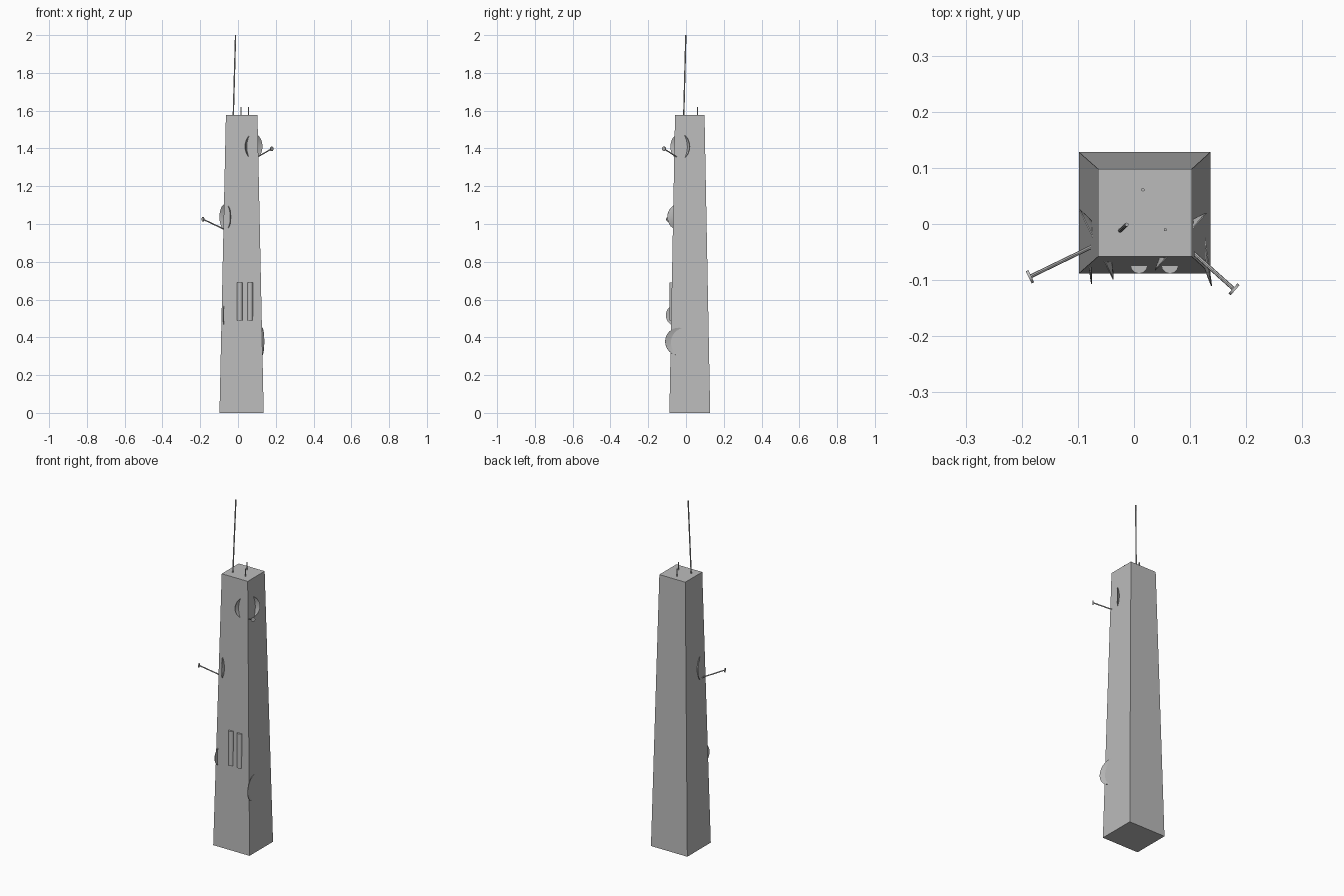
import bpy, bmesh, math
from mathutils import Vector

cube = bpy.data.objects.get("Cube")
if cube:
    bpy.data.objects.remove(cube, do_unlink=True)

grey = bpy.data.materials.new("concrete grey")
grey.use_nodes = True
grey.diffuse_color = (0.5, 0.5, 0.5, 1)
grey.node_tree.nodes["Principled BSDF"].inputs["Base Color"].default_value = (0.5, 0.5, 0.5, 1)


def add_object(name, bm, smooth=False):
    bmesh.ops.recalc_face_normals(bm, faces=bm.faces)
    mesh = bpy.data.meshes.new(name)
    bm.to_mesh(mesh)
    bm.free()
    mesh.materials.append(grey)
    obj = bpy.data.objects.new(name, mesh)
    bpy.context.collection.objects.link(obj)
    if smooth:
        bpy.ops.object.select_all(action='DESELECT')
        obj.select_set(True)
        bpy.context.view_layer.objects.active = obj
        bpy.ops.object.shade_smooth_by_angle(angle=math.radians(35))
    return obj


def rod(name, start, end, radius, sides=8, smooth=True):
    """Cylinder between two points."""
    start, end = Vector(start), Vector(end)
    bm = bmesh.new()
    bmesh.ops.create_cone(bm, cap_ends=True, segments=sides, radius1=radius,
                          radius2=radius, depth=(end - start).length)
    obj = add_object(name, bm, smooth)
    obj.location = (start + end) / 2
    obj.rotation_euler = (end - start).to_track_quat('Z', 'Y').to_euler()
    return obj


def bowl(name, centre, facing, radius, depth, thickness=0.002, rings=5, sides=32):
    """Shallow round dish, its rim centred on the given point."""
    inner = [(radius * i / rings, depth * ((i / rings) ** 2 - 1)) for i in range(rings + 1)]
    outer = [(r, z - thickness) for r, z in reversed(inner)]
    bm = bmesh.new()
    verts = [bm.verts.new((r, 0, z)) for r, z in inner + outer]
    edges = [bm.edges.new(pair) for pair in zip(verts, verts[1:])]
    bmesh.ops.spin(bm, geom=verts + edges, cent=(0, 0, 0), axis=(0, 0, 1),
                   angle=math.tau, steps=sides)
    bmesh.ops.remove_doubles(bm, verts=bm.verts, dist=0.00005)
    obj = add_object(name, bm, True)
    obj.location = centre
    obj.rotation_euler = Vector(facing).to_track_quat('Z', 'Y').to_euler()
    return obj


def dish_with_feed(name, centre, facing, radius, reach):
    """Dish with an arm rising from the lower rim to a small feed disc."""
    centre, facing = Vector(centre), Vector(facing).normalized()
    bowl(name, centre, facing, radius, 0.016)
    foot = centre - Vector((0, 0, radius - 0.002))
    tip = centre + facing * reach - Vector((0, 0, 0.012))
    rod(name + "_arm", foot, tip, 0.0035)
    rod(name + "_feed", tip - facing * 0.002, tip + facing * 0.003, 0.012, 12)


# Tapered tower shaft
bm = bmesh.new()
low = [bm.verts.new((x, y, 0)) for x, y in
       ((-0.098, -0.088), (0.136, -0.088), (0.136, 0.128), (-0.098, 0.128))]
high = [bm.verts.new((x, y, 1.577)) for x, y in
        ((-0.064, -0.058), (0.103, -0.058), (0.103, 0.098), (-0.064, 0.098))]
bm.faces.new(low)
bm.faces.new(high)
for i in range(4):
    j = (i + 1) % 4
    bm.faces.new((low[i], low[j], high[j], high[i]))
add_object("tower_shaft", bm)

# Roof antennas
rod("tall_antenna", (-0.025, -0.012, 1.57), (-0.013, -0.001, 2.0), 0.0035)
rod("short_antenna_back", (0.016, 0.061, 1.57), (0.016, 0.061, 1.62), 0.003)
rod("short_antenna_front", (0.056, -0.010, 1.57), (0.056, -0.010, 1.62), 0.003)

# Dishes with feed arms
dish_with_feed("upper_dish", (0.084, -0.032, 1.41), (0.745, -0.667, 0), 0.068, 0.126)
dish_with_feed("middle_dish", (-0.068, -0.037, 1.037), (-0.9, -0.436, 0), 0.069, 0.130)

# Low dishes half sunk in the walls
bowl("lower_left_dish", (-0.0745, -0.050, 0.517), (1, 0, 0), 0.057, 0.005)
bowl("lower_right_dish", (0.129, -0.038, 0.378), (0.99, 0.14, 0), 0.073, 0.010)

# Upright front panel antennas
for side, x in (("right", 0.009), ("left", 0.064)):
    rod(f"panel_antenna_{side}", (x, -0.073, 0.49), (x, -0.073, 0.69), 0.0155, 12)
